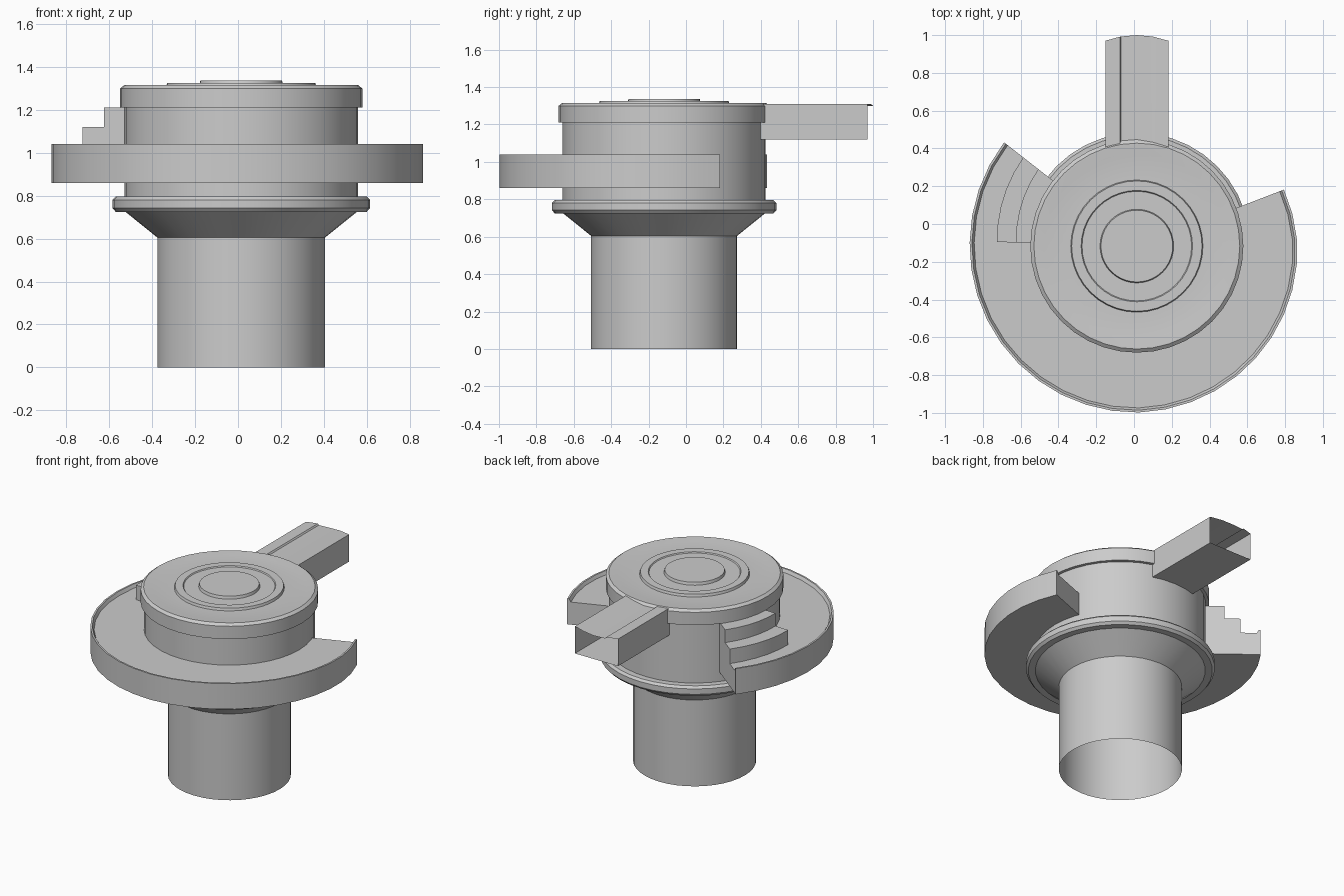
import bpy, bmesh
from math import cos, sin, radians, pi

if "Cube" in bpy.data.objects:
    bpy.data.objects.remove(bpy.data.objects["Cube"])

CX, CY = 0.015, -0.117   # axis of the turned parts


def finish(name, bm, angle=30):
    bmesh.ops.remove_doubles(bm, verts=bm.verts, dist=1e-5)
    bmesh.ops.recalc_face_normals(bm, faces=bm.faces)
    me = bpy.data.meshes.new(name)
    bm.to_mesh(me)
    bm.free()
    ob = bpy.data.objects.new(name, me)
    bpy.context.collection.objects.link(ob)
    bpy.ops.object.select_all(action='DESELECT')
    ob.select_set(True)
    bpy.context.view_layer.objects.active = ob
    bpy.ops.object.shade_smooth_by_angle(angle=radians(angle))
    return ob


def lathe(name, profile, steps=40):
    bm = bmesh.new()
    vs = [bm.verts.new((CX + r, CY, z)) for r, z in profile]
    es = [bm.edges.new(p) for p in zip(vs, vs[1:])]
    bmesh.ops.spin(bm, geom=vs + es, cent=(CX, CY, 0), axis=(0, 0, 1),
                   angle=2 * pi, steps=steps)
    return finish(name, bm)


def radius_at(a, table):
    for (a0, r0), (a1, r1) in zip(table, table[1:]):
        if a <= a1:
            return r0 + (r1 - r0) * (a - a0) / (a1 - a0)
    return table[-1][1]


def sector(name, a0, a1, n, section):
    """Sweep a closed section (function of angle) around the axis, with end caps."""
    bm = bmesh.new()
    rings = []
    for i in range(n + 1):
        a = a0 + (a1 - a0) * i / n
        c, s = cos(radians(a)), sin(radians(a))
        rings.append([bm.verts.new((CX + r * c, CY + r * s, z)) for r, z in section(a)])
    for p, q in zip(rings, rings[1:]):
        for j in range(len(p)):
            k = (j + 1) % len(p)
            bm.faces.new((p[j], p[k], q[k], q[j]))
    bm.faces.new(rings[0])
    bm.faces.new(rings[-1])
    return finish(name, bm)


# Column: open tube flaring into a collar
lathe("column_and_collar", [(.391, 0), (.391, .605), (.54, .725), (.585, .725),
                            (.60, .742), (.60, .78), (.585, .795), (.543, .795)])

# Drum body with cap band and stepped lid
lathe("drum_and_lid", [(.543, .795), (.543, 1.21), (.564, 1.21), (.564, 1.30),
                       (.545, 1.315), (.535, 1.315), (.49, 1.308), (.35, 1.308),
                       (.345, 1.325), (.295, 1.325), (.29, 1.318), (.195, 1.318),
                       (.19, 1.337), (0, 1.337)])

# Partial round platform with a thin raised lip
OUTER = [(142, .892), (180, .885), (270, .881), (360, .85), (381, .834)]


def platform(a):
    r = radius_at(a, OUTER)
    return [(.53, .86), (r, .86), (r, 1.04), (r - .012, 1.04), (r - .024, 1.018), (.53, 1.018)]


sector("platform", 142, 381, 26, platform)


# Steps leading down from the drum to the platform
def stairs(a):
    k = (178.3 - a) / 36.3 * .022
    return [(.53, 1.01), (.741 + k, 1.01), (.741 + k, 1.12), (.64 + k, 1.12),
            (.64 + k, 1.21), (.53, 1.21)]


sector("stairs", 142, 178.3, 5, stairs)

# Arm: hollow open-ended channel whose top plate has a curved tip
bm = bmesh.new()
X0, X1, Y0, Y1, ZB, ZT, ZL = -.152, .182, .39, .97, 1.12, 1.31, 1.30
outline = [(X0, ZB), (X0, ZT), (-.075, ZT), (-.068, ZL), (.015, ZL), (.10, ZT - .004),
           (X1, ZT), (X1, ZB)]


def tip(x):
    return Y1 + .03 * (1 - ((x - CX) / .167) ** 2)


near = [bm.verts.new((x, Y0, z)) for x, z in outline]
far = [bm.verts.new((x, Y1 if z == ZB else tip(x), z)) for x, z in outline]
for i in range(len(outline)):
    j = (i + 1) % len(outline)
    bm.faces.new((near[i], near[j], far[j], far[i]))
bm.faces.new(near)
finish("arm", bm, 5)
